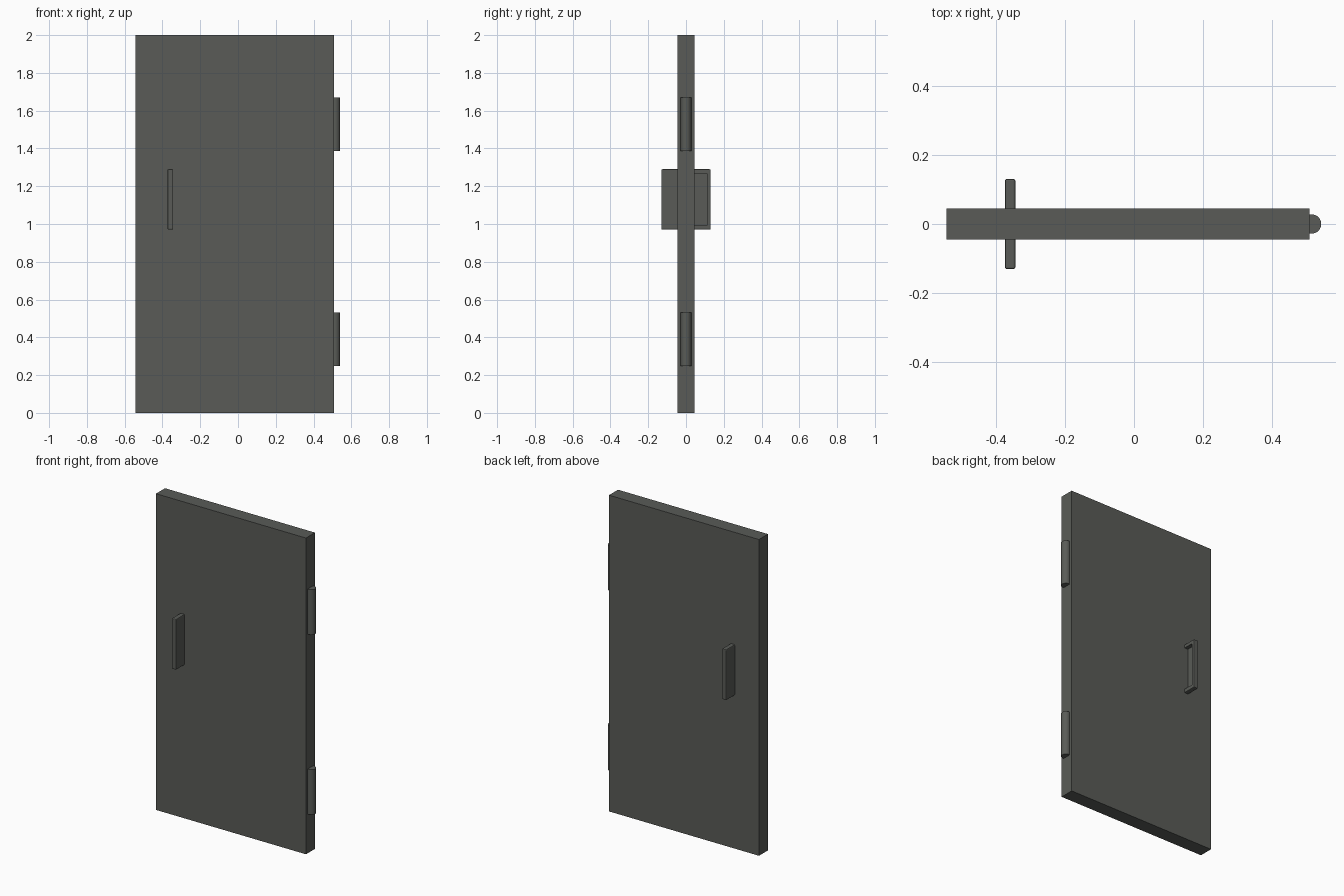
import bpy, bmesh, math
from mathutils import Matrix, Vector

if "Cube" in bpy.data.objects:
    bpy.data.objects.remove(bpy.data.objects["Cube"])

grey = bpy.data.materials.new("dark grey")
grey.diffuse_color = (0.1, 0.105, 0.095, 1)
grey.use_nodes = True
grey.node_tree.nodes["Principled BSDF"].inputs["Base Color"].default_value = grey.diffuse_color


def finish(name, bm):
    me = bpy.data.meshes.new(name)
    bmesh.ops.recalc_face_normals(bm, faces=bm.faces)
    bm.to_mesh(me)
    bm.free()
    me.materials.append(grey)
    ob = bpy.data.objects.new(name, me)
    bpy.context.collection.objects.link(ob)
    return ob


def box(lo, hi):
    bm = bmesh.new()
    lo, hi = Vector(lo), Vector(hi)
    m = Matrix.Translation((lo + hi) / 2) @ Matrix.Diagonal((*(hi - lo), 1))
    bmesh.ops.create_cube(bm, size=1, matrix=m)
    return bm


# Door panel
finish("door_panel", box((-0.542, -0.045, 0), (0.507, 0.045, 2)))


# Pull handles: bevelled bar with a finger recess in one side
def handle(name, angle):
    x, z = -0.358, 1.13
    ob = finish(name, box((-0.015, 0.03, -0.16), (0.015, 0.13, 0.16)))
    cutter = finish(name + "_cutter", box((-0.009, 0.046, -0.137), (0.05, 0.112, 0.137)))
    cutter.hide_render = True
    bevel = ob.modifiers.new("soft_edges", 'BEVEL')
    bevel.width = 0.005
    bevel.segments = 2
    cut = ob.modifiers.new("finger_recess", 'BOOLEAN')
    cut.object = cutter
    cut.solver = 'EXACT'
    for o in (ob, cutter):
        o.data.transform(Matrix.Translation((x, 0, z)) @ Matrix.Rotation(angle, 4, 'Z'))
    bpy.context.view_layer.update()
    # Bake the modifiers so the cutter can be removed
    baked = bpy.data.meshes.new_from_object(ob.evaluated_get(bpy.context.evaluated_depsgraph_get()))
    ob.modifiers.clear()
    ob.data = baked
    bpy.data.objects.remove(cutter)


handle("back_handle", 0)
handle("front_handle", math.pi)

# Hinge barrels half sunk into the right edge
for name, z in (("lower_hinge", 0.39), ("upper_hinge", 1.528)):
    bm = bmesh.new()
    bmesh.ops.create_cone(bm, cap_ends=True, segments=32, radius1=0.028, radius2=0.028,
                          depth=0.285, matrix=Matrix.Translation((0.513, 0, z)))
    ob = finish(name, bm)
    bpy.ops.object.select_all(action='DESELECT')
    ob.select_set(True)
    bpy.context.view_layer.objects.active = ob
    bpy.ops.object.shade_smooth_by_angle(angle=math.radians(35))
